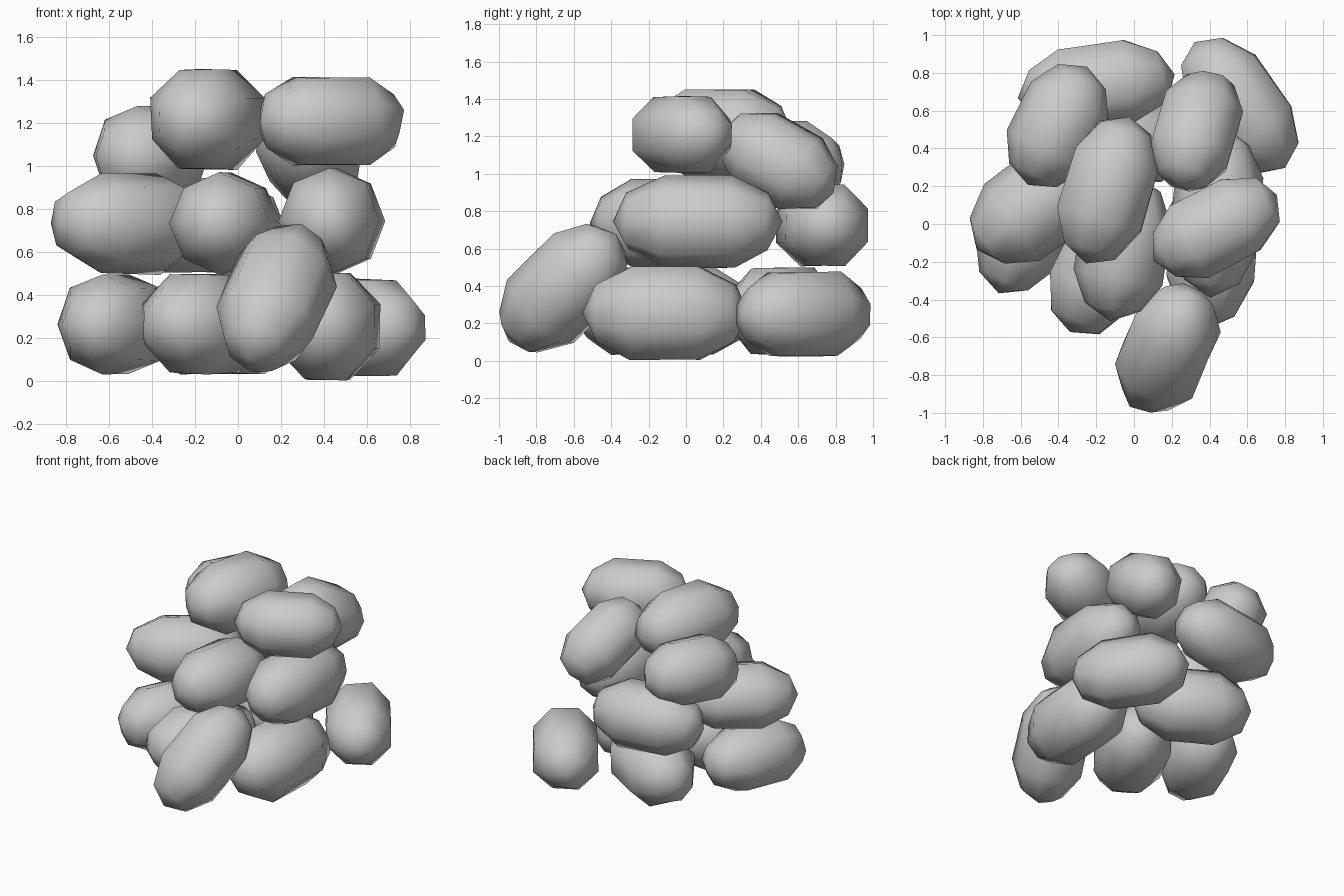
import bpy, bmesh, math, random
from mathutils import Vector

if "Cube" in bpy.data.objects:
    bpy.data.objects.remove(bpy.data.objects["Cube"])

random.seed(4)
stone_grey = bpy.data.materials.new("stone grey")
stone_grey.diffuse_color = (0.6, 0.6, 0.6, 1)
stone_grey.use_nodes = True
stone_grey.node_tree.nodes["Principled BSDF"].inputs["Base Color"].default_value = stone_grey.diffuse_color

# position along the half length, share of the full radius
PROFILE = [(-0.83, 0.61), (-0.41, 1.0), (0.41, 1.0), (0.83, 0.61)]
SIDES = 8


def stone(name, centre, direction, length, half_width, half_height):
    """Blunt faceted pebble lying along a direction."""
    axis = Vector(direction).normalized()
    side = axis.cross(Vector((0, 0, 1))).normalized()
    up = side.cross(axis)
    centre = Vector(centre)
    roll = random.choice((0, 0.5)) * 2 * math.pi / SIDES
    fit = 1.0 if roll == 0 else 1.05
    bm = bmesh.new()
    rings = []
    for t, r in PROFILE:
        ring = []
        for i in range(SIDES):
            a = roll + 2 * math.pi * i / SIDES
            k = r * fit * random.uniform(0.975, 1.025)
            s = (t + random.uniform(-0.03, 0.03)) * length / 2
            ring.append(bm.verts.new(centre + axis * s
                                     + side * half_width * k * math.cos(a)
                                     + up * half_height * k * math.sin(a)))
        rings.append(ring)
    for lower, upper in zip(rings, rings[1:]):
        for i in range(SIDES):
            j = (i + 1) % SIDES
            bm.faces.new((lower[i], lower[j], upper[j], upper[i]))
    for ring, end in ((rings[0], -1), (rings[-1], 1)):
        tip = bm.verts.new(centre + axis * end * length / 2)
        for i in range(SIDES):
            bm.faces.new((ring[i], ring[(i + 1) % SIDES], tip))
    bmesh.ops.recalc_face_normals(bm, faces=bm.faces)
    mesh = bpy.data.meshes.new(name)
    bm.to_mesh(mesh)
    bm.free()
    mesh.shade_smooth()
    mesh.materials.append(stone_grey)
    bpy.context.collection.objects.link(bpy.data.objects.new(name, mesh))


# bottom layer
stone("bottom_left_stone", (-0.57, 0.0, 0.265), (0.32, 0.8, 0), 0.79, 0.23, 0.235)
stone("bottom_middle_stone", (-0.155, -0.2, 0.265), (0.38, 0.77, 0), 0.83, 0.24, 0.235)
stone("bottom_right_stone", (0.415, -0.11, 0.255), (0.06, 1, 0), 0.89, 0.24, 0.255)
stone("bottom_back_right_stone", (0.56, 0.63, 0.25), (0.46, -0.64, 0), 0.82, 0.225, 0.23)
stone("bottom_back_stone", (-0.08, 0.515, 0.265), (-0.86, 0.5, 0), 0.82, 0.24, 0.235)
# stone leaning against the front
stone("leaning_stone", (0.175, -0.66, 0.39), (0.22, 0.5, 0.5), 0.85, 0.23, 0.235)
# middle layer
stone("middle_left_stone", (-0.505, 0.11, 0.735), (0.6, 0.45, 0), 0.82, 0.25, 0.235)
stone("middle_front_stone", (-0.06, -0.13, 0.735), (0.17, 1, 0), 0.78, 0.24, 0.235)
stone("middle_right_stone", (0.44, 0.063, 0.745), (0.08, 1, 0), 0.91, 0.235, 0.25)
stone("middle_back_stone", (-0.20, 0.73, 0.725), (0.8, 0.12, 0), 0.84, 0.23, 0.225)
# top layer
stone("top_back_left_stone", (-0.405, 0.52, 1.05), (0.25, 0.5, 0), 0.70, 0.235, 0.235)
stone("top_middle_stone", (-0.14, 0.18, 1.22), (0.22, 0.75, 0), 0.81, 0.235, 0.24)
stone("top_right_stone", (0.43, -0.02, 1.21), (0.6, 0.32, 0), 0.74, 0.22, 0.208)
stone("top_back_right_stone", (0.33, 0.495, 1.07), (0.15, 0.52, -0.3), 0.70, 0.215, 0.215)
